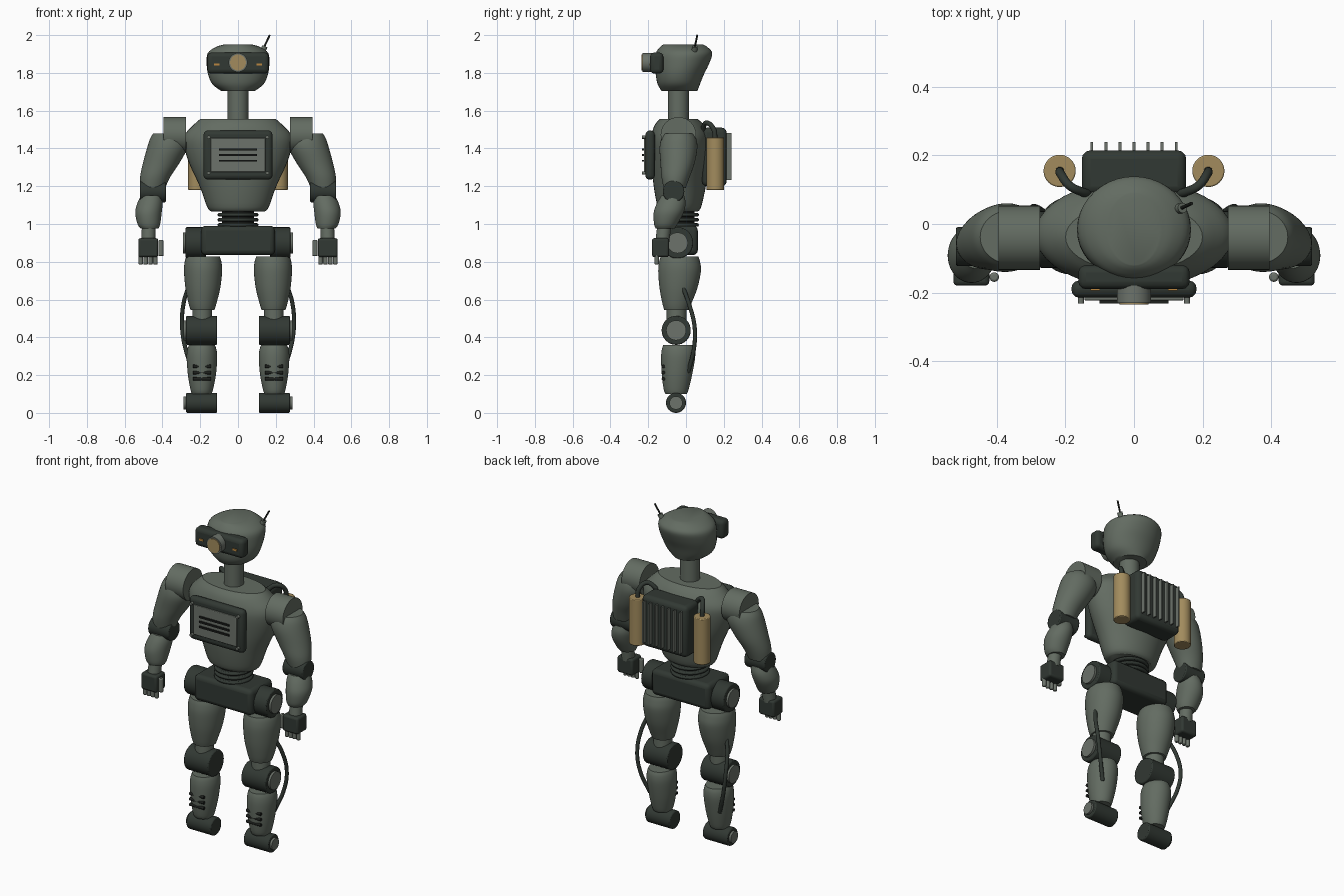
import bpy, bmesh, math
from mathutils import Vector

default = bpy.data.objects.get("Cube")
if default:
    bpy.data.objects.remove(default, do_unlink=True)


def material(name, r, g, b):
    mat = bpy.data.materials.new(name)
    mat.diffuse_color = (r, g, b, 1)
    mat.use_nodes = True
    shader = mat.node_tree.nodes["Principled BSDF"]
    shader.inputs["Base Color"].default_value = (r, g, b, 1)
    shader.inputs["Roughness"].default_value = 0.6
    return mat


SHELL = material("grey green shell", 0.125, 0.15, 0.122)
DARK = material("dark green joints", 0.031, 0.04, 0.033)
TRIM = material("pale grey trim", 0.15, 0.17, 0.145)
BRASS = material("brass", 0.36, 0.26, 0.11)
AMBER = material("amber lamp", 0.5, 0.24, 0.05)
BLACK = material("black rubber", 0.012, 0.014, 0.012)


def finish(name, bm, mat, bevel=0.0, segments=3):
    """Turn a bmesh into a named, coloured, smooth object."""
    bmesh.ops.recalc_face_normals(bm, faces=bm.faces)
    mesh = bpy.data.meshes.new(name)
    bm.to_mesh(mesh)
    bm.free()
    mesh.materials.append(mat)
    obj = bpy.data.objects.new(name, mesh)
    bpy.context.collection.objects.link(obj)
    smooth(obj)
    if bevel:
        mod = obj.modifiers.new("rounded edges", 'BEVEL')
        mod.width = bevel
        mod.segments = segments
    return obj


def smooth(obj):
    bpy.ops.object.select_all(action='DESELECT')
    obj.select_set(True)
    bpy.context.view_layer.objects.active = obj
    bpy.ops.object.shade_smooth_by_angle(angle=math.radians(35))


def box(name, center, size, mat, bevel=0.0):
    bm = bmesh.new()
    bmesh.ops.create_cube(bm, size=1)
    for v in bm.verts:
        v.co = Vector(v.co[i] * size[i] + center[i] for i in range(3))
    return finish(name, bm, mat, bevel)


def rod(name, start, end, radius, mat, bevel=0.0, sides=32):
    """Cylinder between two points."""
    a, b = Vector(start), Vector(end)
    bm = bmesh.new()
    bmesh.ops.create_cone(bm, cap_ends=True, segments=sides, radius1=radius,
                          radius2=radius, depth=(b - a).length)
    turn = (b - a).to_track_quat('Z', 'Y')
    for v in bm.verts:
        v.co = turn @ v.co + (a + b) / 2
    return finish(name, bm, mat, bevel, 2)


def loft(name, rings, mat, side=1, sides=40, steps=4):
    """Smooth skin through elliptical rings (z, centre x, centre y, radius x, radius y)."""
    pts = [Vector(r) for r in rings]
    path = []
    for i in range(len(pts) - 1):
        p0, p1, p2 = pts[max(i - 1, 0)], pts[i], pts[i + 1]
        p3 = pts[min(i + 2, len(pts) - 1)]
        for k in range(steps):
            t = k / steps
            m1, m2 = (p2 - p0) / 2, (p3 - p1) / 2
            path.append(p1 + m1 * t + (3 * (p2 - p1) - 2 * m1 - m2) * t ** 2
                        + (2 * (p1 - p2) + m1 + m2) * t ** 3)
    path.append(pts[-1])
    bm = bmesh.new()
    loops = []
    for z, cx, cy, rx, ry in path:
        loops.append([bm.verts.new((side * (cx + rx * math.cos(a)), cy + ry * math.sin(a), z))
                      for a in (math.tau * j / sides for j in range(sides))])
    for low, high in zip(loops, loops[1:]):
        for j in range(sides):
            n = (j + 1) % sides
            bm.faces.new((low[j], low[n], high[n], high[j]))
    bm.faces.new(loops[0])
    bm.faces.new(loops[-1])
    return finish(name, bm, mat)


def hose(name, points, radius, mat, side=1):
    curve = bpy.data.curves.new(name, 'CURVE')
    curve.dimensions = '3D'
    curve.bevel_depth = radius
    curve.use_fill_caps = True
    spline = curve.splines.new('BEZIER')
    spline.bezier_points.add(len(points) - 1)
    for bp, (x, y, z) in zip(spline.bezier_points, points):
        bp.co = (side * x, y, z)
        bp.handle_left_type = bp.handle_right_type = 'AUTO'
    curve.materials.append(mat)
    obj = bpy.data.objects.new(name, curve)
    bpy.context.collection.objects.link(obj)
    bpy.ops.object.select_all(action='DESELECT')
    obj.select_set(True)
    bpy.context.view_layer.objects.active = obj
    bpy.ops.object.convert(target='MESH')
    smooth(bpy.context.object)


# Head and neck
loft("head", [(1.705, 0, -.035, .09, .095), (1.74, 0, -.038, .135, .112),
              (1.79, 0, -.033, .158, .127), (1.85, 0, -.02, .166, .143),
              (1.905, 0, -.01, .16, .149), (1.937, 0, -.012, .118, .125),
              (1.95, 0, -.015, .075, .105)], SHELL)
rod("neck", (0, -.04, 1.53), (0, -.04, 1.73), .055, SHELL)

# Visor with lens and lamps
box("visor", (0, -.155, 1.852), (.325, .07, .112), DARK, .022)
rod("lens_housing", (0, -.17, 1.855), (0, -.23, 1.855), .05, TRIM)
rod("lens", (0, -.22, 1.855), (0, -.235, 1.855), .042, BRASS)
for s in (1, -1):
    box("visor_lamp", (s * .113, -.19, 1.845), (.028, .008, .012), AMBER)

# Antenna
rod("antenna_base", (.125, .043, 1.905), (.142, .047, 1.94), .015, SHELL, sides=20)
rod("antenna", (.135, .045, 1.93), (.168, .06, 2.0), .005, BLACK, sides=12)

# Torso and waist
loft("torso", [(1.065, 0, -.035, .14, .095), (1.09, 0, -.035, .163, .115),
               (1.2, 0, -.033, .203, .138), (1.32, 0, -.03, .258, .152),
               (1.42, 0, -.03, .287, .158), (1.475, 0, -.03, .28, .152),
               (1.525, 0, -.035, .235, .13), (1.556, 0, -.038, .2, .1)], SHELL)
rod("waist_core", (0, -.04, .97), (0, -.04, 1.07), .085, BLACK)
for z in (.995, 1.022, 1.049):
    rod("waist_ring", (0, -.04, z - .009), (0, -.04, z + .009), .108, DARK, .007)

# Chest panel
box("chest_panel", (0, -.19, 1.365), (.365, .05, .26), DARK, .022)
box("chest_plate", (0, -.215, 1.365), (.29, .016, .18), TRIM, .004)
for z in (1.395, 1.365, 1.335):
    box("chest_slot", (0, -.225, z), (.2, .014, .01), BLACK)
for x in (-.155, .155):
    for z in (1.27, 1.46):
        rod("chest_bolt", (x, -.205, z), (x, -.232, z), .009, TRIM, sides=12)

# Backpack with cooling fins
box("backpack", (0, .15, 1.355), (.305, .13, .31), DARK, .025)
for i in range(-3, 4):
    box("cooling_fin", (i * .041, .22, 1.358), (.008, .04, .25), TRIM)

# Pelvis
box("pelvis", (0, -.045, .913), (.39, .215, .155), DARK, .025)


def x_joint(name, s, inner, outer, y, z, radius, cap=0):
    """Barrel joint lying across the body, with an optional pale outer cap."""
    rod(name, (s * inner, y, z), (s * outer, y, z), radius, DARK, .006)
    if cap:
        rod(name + "_cap", (s * (outer - .01), y, z), (s * (outer + .013), y, z), cap, TRIM)


for s, label in ((1, "left_"), (-1, "right_")):
    # Tank and its feed hose
    rod(label + "tank", (s * .217, .155, 1.18), (s * .217, .155, 1.458), .047, BRASS, .004)
    hose(label + "tank_hose", [(.217, .155, 1.45), (.213, .145, 1.505), (.188, .112, 1.535),
                               (.155, .095, 1.52), (.12, .085, 1.47)], .013, DARK, s)

    # Arm
    rod(label + "shoulder", (s * .275, -.04, 1.472), (s * .395, -.04, 1.472), .094, SHELL)
    loft(label + "upper_arm", [(1.19, .452, -.06, .066, .058), (1.25, .438, -.055, .08, .075),
                               (1.32, .408, -.045, .096, .09), (1.4, .375, -.04, .107, .1),
                               (1.45, .366, -.038, .1, .093), (1.48, .364, -.038, .085, .077)],
         SHELL, s)
    x_joint(label + "elbow", s, .382, .52, -.066, 1.172, .057)
    loft(label + "forearm", [(.975, .468, -.11, .047, .05), (1.0, .472, -.107, .06, .062),
                             (1.06, .474, -.092, .07, .079), (1.11, .466, -.078, .067, .076),
                             (1.15, .458, -.07, .055, .06)], SHELL, s)
    rod(label + "wrist", (s * .475, -.125, .91), (s * .472, -.115, .99), .037, SHELL)

    # Hand
    box(label + "palm", (s * .475, -.135, .875), (.105, .09, .1), DARK, .012)
    rod(label + "thumb", (s * .408, -.155, .83), (s * .408, -.155, .915), .014, TRIM, .006, 16)
    for i in range(4):
        x = s * (.437 + i * .026)
        rod(label + "finger", (x, -.155, .785), (x, -.155, .85), .012, TRIM, .006, 16)

    # Hip and leg
    x_joint(label + "hip", s, .17, .277, -.045, .9, .083, .055)
    loft(label + "thigh", [(.545, .188, -.05, .063, .065), (.58, .188, -.048, .074, .077),
                           (.66, .186, -.04, .092, .1), (.75, .185, -.034, .101, .113),
                           (.8, .185, -.034, .097, .108), (.828, .185, -.034, .088, .1)],
         SHELL, s)
    rod(label + "knee_link", (s * .19, -.05, .48), (s * .19, -.05, .56), .052, SHELL)
    x_joint(label + "knee", s, .11, .275, -.052, .437, .077, .053)
    loft(label + "shin", [(.1, .192, -.052, .052, .056), (.125, .192, -.052, .06, .066),
                          (.2, .191, -.048, .074, .08), (.29, .191, -.042, .081, .09),
                          (.335, .191, -.04, .077, .088), (.36, .191, -.04, .068, .08)],
         SHELL, s)
    for z in (.18, .213, .246):
        rod(label + "shin_vent", (s * .143, -.12, z), (s * .239, -.12, z), .009, BLACK, sides=12)
    x_joint(label + "foot", s, .11, .275, -.053, .053, .053, .035)

    # Leg hose
    hose(label + "leg_hose", [(.262, -.018, .67), (.288, .015, .58), (.296, .045, .46),
                              (.278, .042, .34), (.235, .012, .215)], .011, DARK, s)
